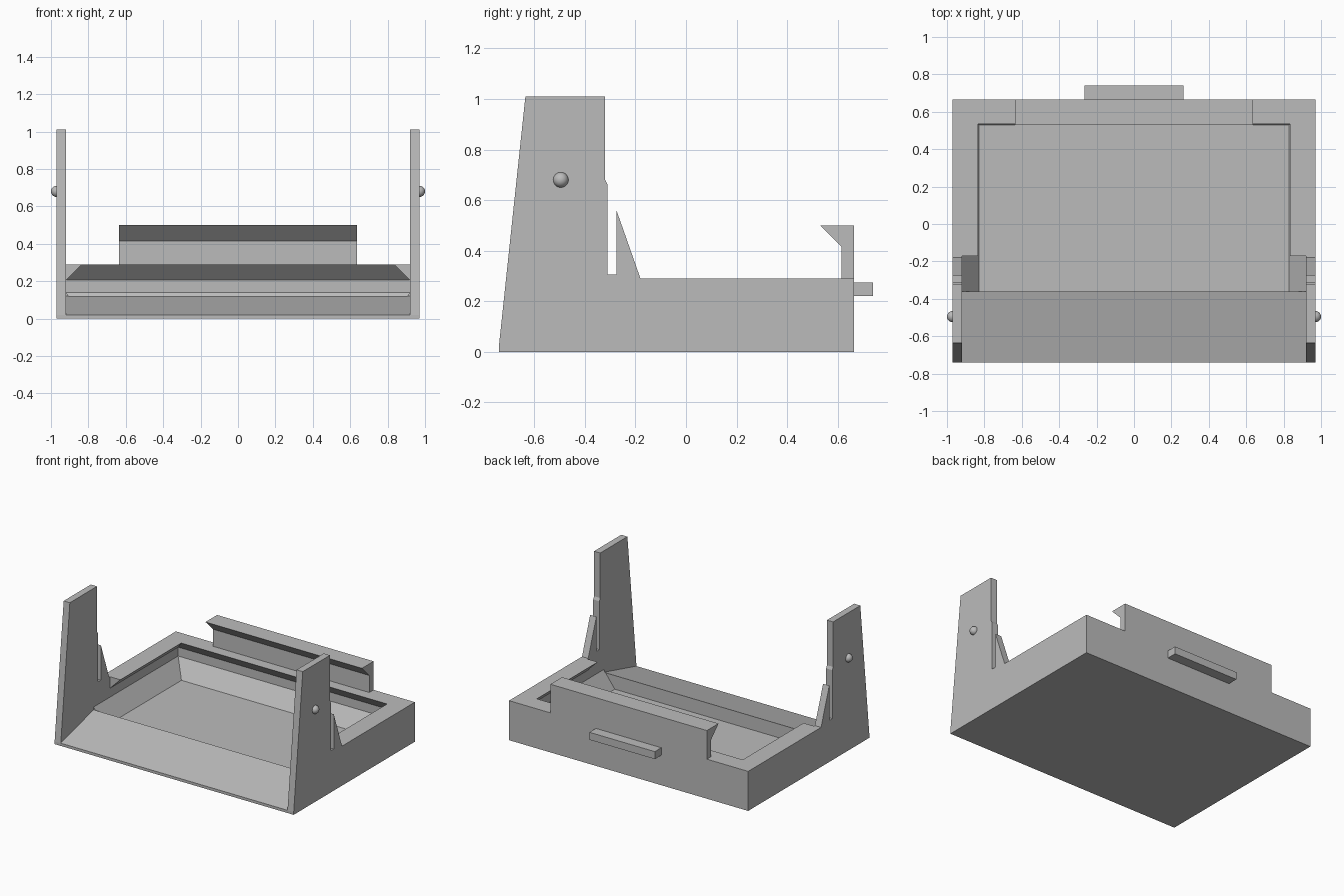
import bpy, bmesh
from math import radians

cube = bpy.data.objects.get("Cube")
if cube:
    bpy.data.objects.remove(cube, do_unlink=True)

GREY = (0.5, 0.5, 0.5, 1)
mat = bpy.data.materials.new("plain grey")
mat.use_nodes = True
mat.diffuse_color = GREY
mat.node_tree.nodes["Principled BSDF"].inputs["Base Color"].default_value = GREY


def loft(name, rings):
    """Closed solid through rings of equal point count."""
    bm = bmesh.new()
    loops = [[bm.verts.new(p) for p in ring] for ring in rings]
    for a, b in zip(loops, loops[1:]):
        for i in range(len(a)):
            j = (i + 1) % len(a)
            bm.faces.new((a[i], a[j], b[j], b[i]))
    bm.faces.new(loops[0][::-1])
    bm.faces.new(loops[-1])
    bmesh.ops.recalc_face_normals(bm, faces=bm.faces)
    mesh = bpy.data.meshes.new(name)
    bm.to_mesh(mesh)
    bm.free()
    mesh.materials.append(mat)
    obj = bpy.data.objects.new(name, mesh)
    bpy.context.collection.objects.link(obj)
    return obj


def prism(name, profile, half):
    """Side profile (y, z) extruded across the width."""
    return loft(name, [[(x, y, z) for y, z in profile] for x in (-half, half)])


def combine(target, other, operation):
    other.hide_render = True
    mod = target.modifiers.new(operation.lower(), 'BOOLEAN')
    mod.operation, mod.solver, mod.object = operation, 'EXACT', other
    bpy.context.view_layer.objects.active = target
    bpy.ops.object.modifier_apply(modifier=mod.name)
    bpy.data.objects.remove(other, do_unlink=True)


FRONT, BACK, RIM = -0.74, 0.665, 0.29

# Tray body with upright arms and slotted gussets in the side outline
body = prism("tray_body", [
    (FRONT, 0), (BACK, 0), (BACK, RIM), (-0.18, RIM), (-0.275, 0.56),
    (-0.275, 0.305), (-0.31, 0.305), (-0.31, 0.66), (-0.32, 0.68),
    (-0.32, 1.01), (-0.635, 1.01), (FRONT, 0.02)], 0.97)

# Space between the arms, above the front ramp
combine(body, prism("front_cutter", [
    (-0.9, 0.02), (FRONT, 0.02), (-0.36, 0.12), (-0.36, 0.14),
    (-0.17, 0.14), (-0.17, 1.2), (-0.9, 1.2)], 0.92), 'DIFFERENCE')

# Recess with sloped lower walls and an overhanging rim
levels = [(0.83, 0.53, 0.02), (0.92, 0.62, 0.14), (0.92, 0.62, 0.205),
          (0.835, 0.535, RIM), (0.835, 0.535, 0.4)]
combine(body, loft("recess_cutter", [
    [(-w, -0.36, z), (w, -0.36, z), (w, b, z), (-w, b, z)]
    for w, b, z in levels]), 'DIFFERENCE')

# Hooked rear clip
combine(body, prism("rear_clip", [
    (0.635, 0.25), (BACK, 0.25), (BACK, 0.5), (0.53, 0.5),
    (0.615, 0.415), (0.615, RIM), (0.635, RIM)], 0.635), 'UNION')

# Merge coplanar faces
bm = bmesh.new()
bm.from_mesh(body.data)
bmesh.ops.remove_doubles(bm, verts=bm.verts, dist=0.0001)
bmesh.ops.dissolve_limit(bm, angle_limit=radians(0.5), verts=bm.verts, edges=bm.edges)
bm.to_mesh(body.data)
bm.free()

# Rear pull tab
prism("rear_tab", [(BACK, 0.22), (0.74, 0.22), (0.74, 0.275), (BACK, 0.275)], 0.265)

# Round pivot studs on the arms
for side, x in (("left", 0.97), ("right", -0.97)):
    bpy.ops.mesh.primitive_uv_sphere_add(
        segments=32, ring_count=16, radius=0.03, location=(x, -0.495, 0.68))
    stud = bpy.context.object
    stud.name = side + "_pivot_stud"
    stud.data.materials.append(mat)
    bpy.ops.object.shade_smooth()
